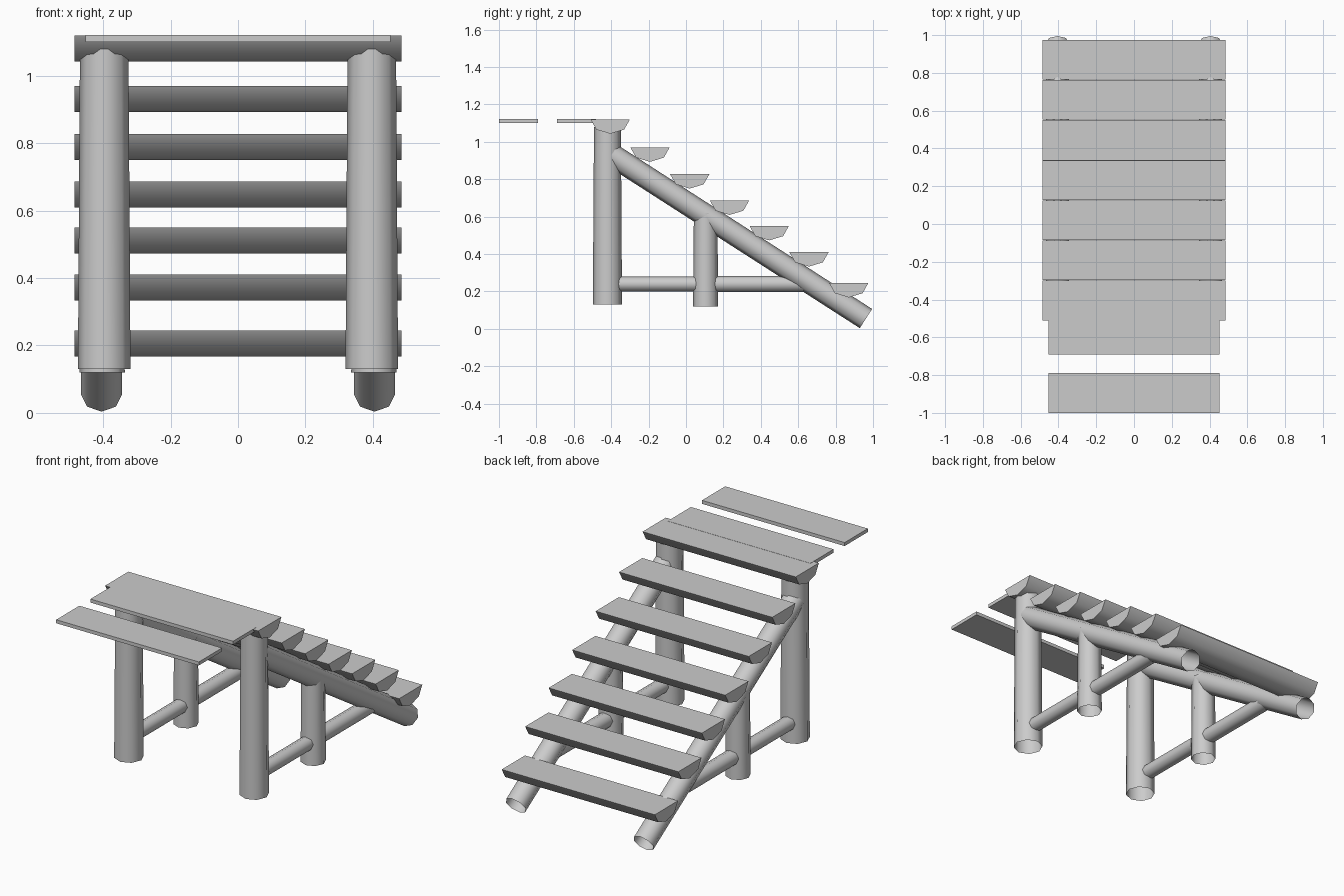
import bpy, bmesh
from math import cos, sin, pi, radians
from mathutils import Vector

if "Cube" in bpy.data.objects:
    bpy.data.objects.remove(bpy.data.objects["Cube"])


def finish(name, bm):
    mesh = bpy.data.meshes.new(name)
    bm.to_mesh(mesh)
    bm.free()
    obj = bpy.data.objects.new(name, mesh)
    bpy.context.collection.objects.link(obj)
    bpy.ops.object.select_all(action='DESELECT')
    obj.select_set(True)
    bpy.context.view_layer.objects.active = obj
    bpy.ops.object.shade_smooth_by_angle(angle=radians(50))
    return obj


def log(name, start, end, r0, r1, sides=8):
    """Open-ended eight-sided log between two points in a y-z plane."""
    a, b = Vector(start), Vector(end)
    d = (b - a).normalized()
    u = Vector((1, 0, 0))
    v = d.cross(u)
    bm = bmesh.new()
    rings = []
    for p, r in ((a, r0), (b, r1)):
        rings.append([bm.verts.new(p + r * (u * cos(2 * pi * i / sides) + v * sin(2 * pi * i / sides)))
                      for i in range(sides)])
    for i in range(sides):
        j = (i + 1) % sides
        bm.faces.new((rings[0][i], rings[0][j], rings[1][j], rings[1][i]))
    return finish(name, bm)


def prism(name, profile, half):
    """Closed y-z profile extruded along x."""
    bm = bmesh.new()
    left = [bm.verts.new((-half, y, z)) for y, z in profile]
    right = [bm.verts.new((half, y, z)) for y, z in profile]
    n = len(profile)
    bm.faces.new(left)
    bm.faces.new(right[::-1])
    for i in range(n):
        j = (i + 1) % n
        bm.faces.new((left[i], right[i], right[j], left[j]))
    bmesh.ops.recalc_face_normals(bm, faces=bm.faces)
    return finish(name, bm)


# Supporting frame on each side
for side, s in (("left", -1), ("right", 1)):
    log(f"tall_post_{side}", (s * 0.397, -0.42, 0.13), (s * 0.397, -0.42, 1.08), 0.078, 0.072)
    log(f"short_post_{side}", (s * 0.403, 0.105, 0.12), (s * 0.403, 0.105, 0.62), 0.067, 0.063)
    log(f"stringer_{side}", (s * 0.405, -0.398, 0.93), (s * 0.405, 0.962, 0.055), 0.062, 0.061)
    log(f"brace_front_{side}", (s * 0.4, -0.40, 0.24), (s * 0.4, 0.10, 0.24), 0.04, 0.04)
    log(f"brace_back_{side}", (s * 0.4, 0.10, 0.24), (s * 0.4, 0.70, 0.24), 0.043, 0.043)

# Half-log treads
for i, top in enumerate((1.12, 0.97, 0.827, 0.686, 0.55, 0.41, 0.245)):
    yc = -0.405 + 0.2125 * i
    half_log = [(yc + 0.105 * cos(pi * k / 4), top - 0.077 * sin(pi * k / 4)) for k in range(5)]
    prism(f"tread_{i + 1}", half_log, 0.485)

# Deck planks
for i, (y0, y1) in enumerate(((-1.0, -0.79), (-0.69, -0.48))):
    prism(f"deck_plank_{i + 1}", [(y0, 1.101), (y1, 1.101), (y1, 1.121), (y0, 1.121)], 0.452)
